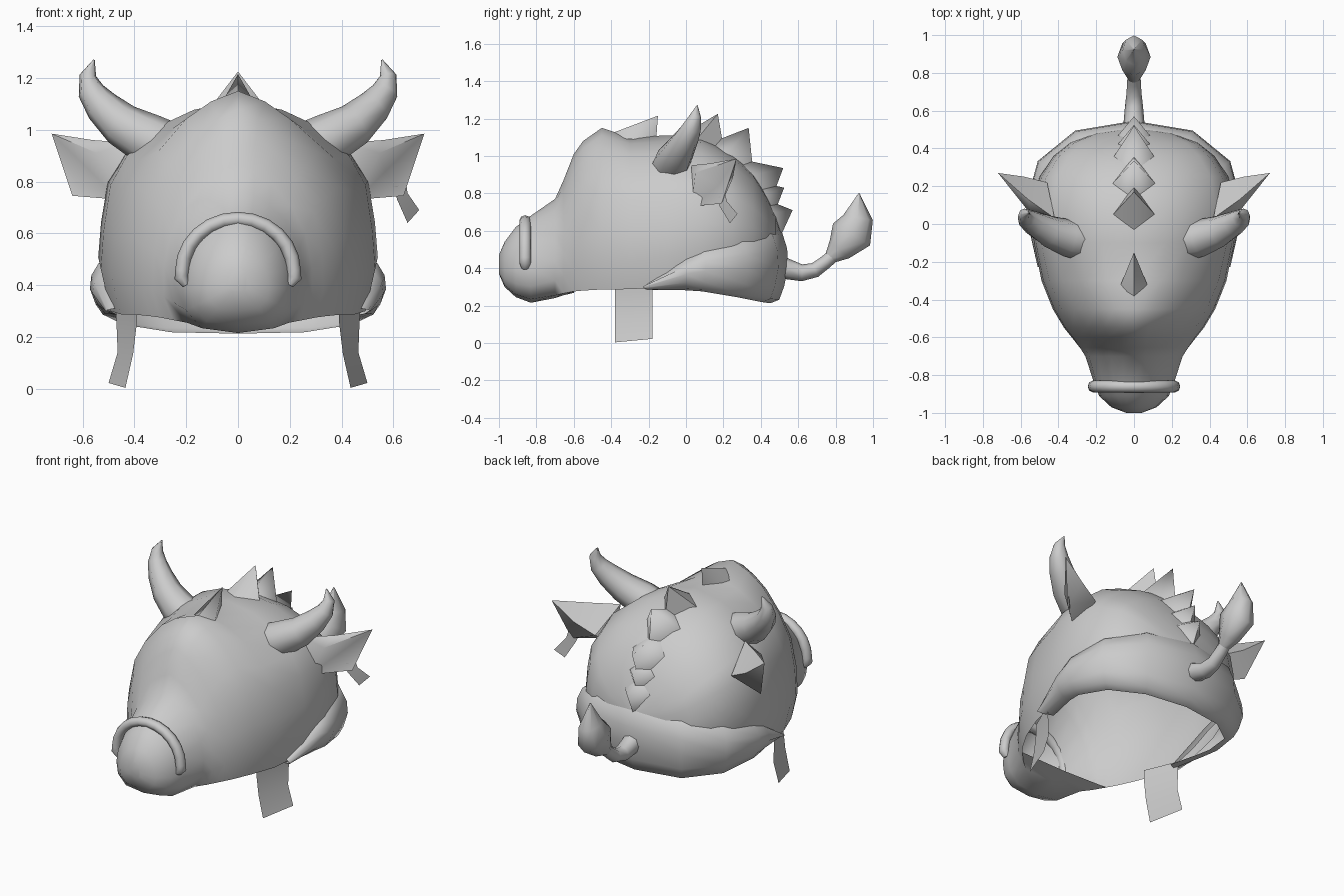
import bpy, bmesh, math
from mathutils import Vector

if "Cube" in bpy.data.objects:
    bpy.data.objects.remove(bpy.data.objects["Cube"])

grey = bpy.data.materials.new("plain_grey")
grey.diffuse_color = (0.6, 0.6, 0.6, 1)
grey.use_nodes = True
grey.node_tree.nodes["Principled BSDF"].inputs["Base Color"].default_value = grey.diffuse_color


def make(name, verts, faces, angle=55):
    """Mesh object from points and faces, welded and smooth shaded."""
    me = bpy.data.meshes.new(name)
    me.from_pydata([tuple(v) for v in verts], [], faces)
    bm = bmesh.new()
    bm.from_mesh(me)
    bmesh.ops.remove_doubles(bm, verts=bm.verts, dist=0.0005)
    bmesh.ops.recalc_face_normals(bm, faces=bm.faces)
    bm.to_mesh(me)
    bm.free()
    me.materials.append(grey)
    ob = bpy.data.objects.new(name, me)
    bpy.context.collection.objects.link(ob)
    bpy.ops.object.select_all(action='DESELECT')
    ob.select_set(True)
    bpy.context.view_layer.objects.active = ob
    bpy.ops.object.shade_smooth_by_angle(angle=math.radians(angle))
    return ob


def grid_faces(rows, cols, wrap=False):
    return [(r * cols + c, r * cols + (c + 1) % cols,
             (r + 1) * cols + (c + 1) % cols, (r + 1) * cols + c)
            for r in range(rows - 1) for c in range(cols if wrap else cols - 1)]


def tube(name, path, radii, ref, sides=8):
    """Round sweep; each radius is (along ref, across ref)."""
    pts = [Vector(p) for p in path]
    verts = []
    for i, p in enumerate(pts):
        t = (pts[min(i + 1, len(pts) - 1)] - pts[max(i - 1, 0)]).normalized()
        a = Vector(ref)
        a = (a - t * a.dot(t)).normalized()
        b = t.cross(a)
        ra, rb = radii[i]
        for k in range(sides):
            g = 2 * math.pi * k / sides
            verts.append(p + a * ra * math.cos(g) + b * rb * math.sin(g))
    n = len(pts)
    faces = grid_faces(n, sides, True)
    faces += [tuple(range(sides)), tuple(range((n - 1) * sides, n * sides))]
    return make(name, verts, faces)


# Head shell: arches (width, height fractions) lofted along y, open underneath
skull = [(.93, 0), (1, .2), (.98, .38), (.93, .6), (.81, .74), (.55, .89), (.32, .96), (0, 1)]
brow = [(.92, .01), (1, .16), (.98, .35), (.88, .56), (.69, .72), (.43, .87), (.21, .95), (0, 1)]
snout = [(.65, .04), (.94, .19), (1, .38), (.94, .58), (.77, .77), (.5, .9), (.25, .97), (0, 1)]
stations = [  # y, half width, bottom, top, profile blend (0 snout, 1 brow, 2 skull)
    (-1.0, .04, .37, .47, 0), (-.97, .12, .30, .54, 0), (-.91, .185, .245, .62, 0),
    (-.83, .215, .215, .68, 0), (-.70, .26, .24, .77, .4), (-.655, .29, .255, .87, .8),
    (-.60, .33, .268, 1.01, 1), (-.55, .37, .272, 1.08, 1), (-.45, .43, .28, 1.15, 1.3),
    (-.30, .49, .285, 1.10, 1.7), (-.10, .53, .30, 1.11, 2), (.08, .54, .36, 1.10, 2),
    (.25, .50, .41, 1.01, 2), (.36, .425, .44, .91, 2), (.43, .34, .46, .79, 2),
    (.48, .21, .47, .68, 2), (.505, .05, .47, .60, 2)]
verts, chin = [], []
for y, w, zb, zt, s in stations:
    pa, pb, f = (snout, brow, s) if s <= 1 else (brow, skull, s - 1)
    half = [(w * (a[0] * (1 - f) + b[0] * f), zb + (zt - zb) * (a[1] * (1 - f) + b[1] * f))
            for a, b in zip(pa, pb)]
    verts += [(-x, y, z) for x, z in half] + [(x, y, z) for x, z in half[-2::-1]]
    x, z = half[0]
    chin += [(-x, y, z), (0, y, zb), (x, y, z)]
cols = 15
faces = grid_faces(len(stations), cols)
faces.append(tuple(range(cols)))
# Chin closes the underside of the snout
base = len(verts)
verts += chin[:21]
faces += [tuple(base + i for i in q) for q in grid_faces(7, 3)]
faces.append((base, base + 1, base + 2))
make("head_shell", verts, faces, 70)

# Bulging neck band around the sides and back of the opening, with a turned-in lip
rim = [(.49, -.22, .285, .31), (.54, 0, .285, .45), (.55, .1, .28, .49),
       (.49, .32, .25, .54), (.30, .475, .225, .58), (0, .525, .22, .6)]
rim += [(-x, y, a, b) for x, y, a, b in rim[-2::-1]]
verts = []
for scale, h in ((.93, 1.03), (.98, .97), (1.03, .75), (1.04, .5), (1.0, .22), (.95, .03), (.86, -.02)):
    verts += [(x * scale, y * scale, a + (b - a) * h) for x, y, a, b in rim]
make("neck_band", verts, grid_faces(7, len(rim)), 70)

# Horns, ears and chin straps on both sides
for s, side in ((1, "right"), (-1, "left")):
    horn = [(.12, -.1, .86), (.23, -.09, .905), (.35, -.075, .965), (.45, -.04, 1.02),
            (.525, 0, 1.09), (.568, .03, 1.15), (.580, .05, 1.21), (.556, .06, 1.27)]
    rad = [.09, .11, .10, .085, .068, .052, .032, .003]
    tube(side + "_horn", [(s * x, y, z) for x, y, z in horn], [(r, r) for r in rad], (0, 1, 0))

    ear = [(.72, .27, .985), (.64, .19, .745), (.545, .05, .91), (.58, .25, .88),
           (.46, .03, .73), (.42, .03, .95), (.56, .13, .96), (.46, .22, .82), (.57, .17, .84)]
    make(side + "_ear", [(s * x, y, z) for x, y, z in ear],
         [(0, 6, 3), (0, 3, 1), (0, 2, 6), (2, 5, 6), (6, 5, 7, 3), (1, 3, 7, 4),
          (0, 8, 2), (0, 1, 8), (1, 4, 8), (8, 4, 2), (2, 4, 5)], 60)

    strap = [(.39, -.38, .32), (.475, -.18, .32), (.39, -.38, .26), (.47, -.18, .27),
             (.405, -.38, .135), (.465, -.18, .14), (.435, -.38, .003), (.50, -.18, .022)]
    make(side + "_strap", [(s * x, y, z) for x, y, z in strap], grid_faces(4, 2), 30)

# Ear tag on one ear
make("ear_tag", [(.60, .17, .78), (.65, .21, .79), (.615, .18, .73), (.655, .22, .755),
                 (.655, .235, .64), (.70, .275, .69)], grid_faces(3, 2), 30)

# Nose ring: half hoop with ends turned in
ring = [(.20, -.86, .40), (.218, -.86, .43)]
ring += [(.215 * math.cos(math.radians(a)), -.86, .455 + .2 * math.sin(math.radians(a)))
         for a in range(0, 181, 15)]
ring += [(-.218, -.86, .43), (-.20, -.86, .40)]
tube("nose_ring", ring, [(.02, .015)] + [(.031, .028)] * (len(ring) - 2) + [(.02, .015)], (0, 1, 0))

# Tail and its tuft
tube("tail", [(0, .48, .42), (0, .54, .395), (0, .62, .375), (0, .69, .39), (0, .75, .435), (0, .80, .48)],
     [(.06, .06), (.055, .055), (.048, .045), (.04, .04), (.036, .036), (.035, .035)], (1, 0, 0))
tube("tail_tuft", [(0, .765, .45), (0, .82, .50), (0, .885, .58), (0, .92, .67), (0, .925, .80)],
     [(.03, .03), (.06, .07), (.088, .115), (.06, .08), (.003, .003)], (1, 0, 0))

# Crest of backward spikes: front, back, tip (y, z) and half width
spikes = [((-.40, 1.12), (-.16, 1.08), (-.15, 1.215), .07),
          ((-.04, 1.10), (.20, 1.05), (.17, 1.225), .12),
          ((.13, 1.07), (.36, .91), (.335, 1.15), .12),
          ((.28, .985), (.45, .75), (.52, .935), .12),
          ((.39, .86), (.47, .69), (.525, .83), .09),
          ((.42, .77), (.51, .58), (.57, .71), .10)]
for i, (f, b, t, w) in enumerate(spikes):
    my, mz = (f[0] * 2 + b[0]) / 3, (f[1] * 2 + b[1]) / 3 - .015
    make("crest_spike_%d" % (i + 1),
         [(0, *f), (w, my, mz), (0, *b), (-w, my, mz), (0, *t)],
         [(0, 1, 4), (1, 2, 4), (2, 3, 4), (3, 0, 4)], 75)
